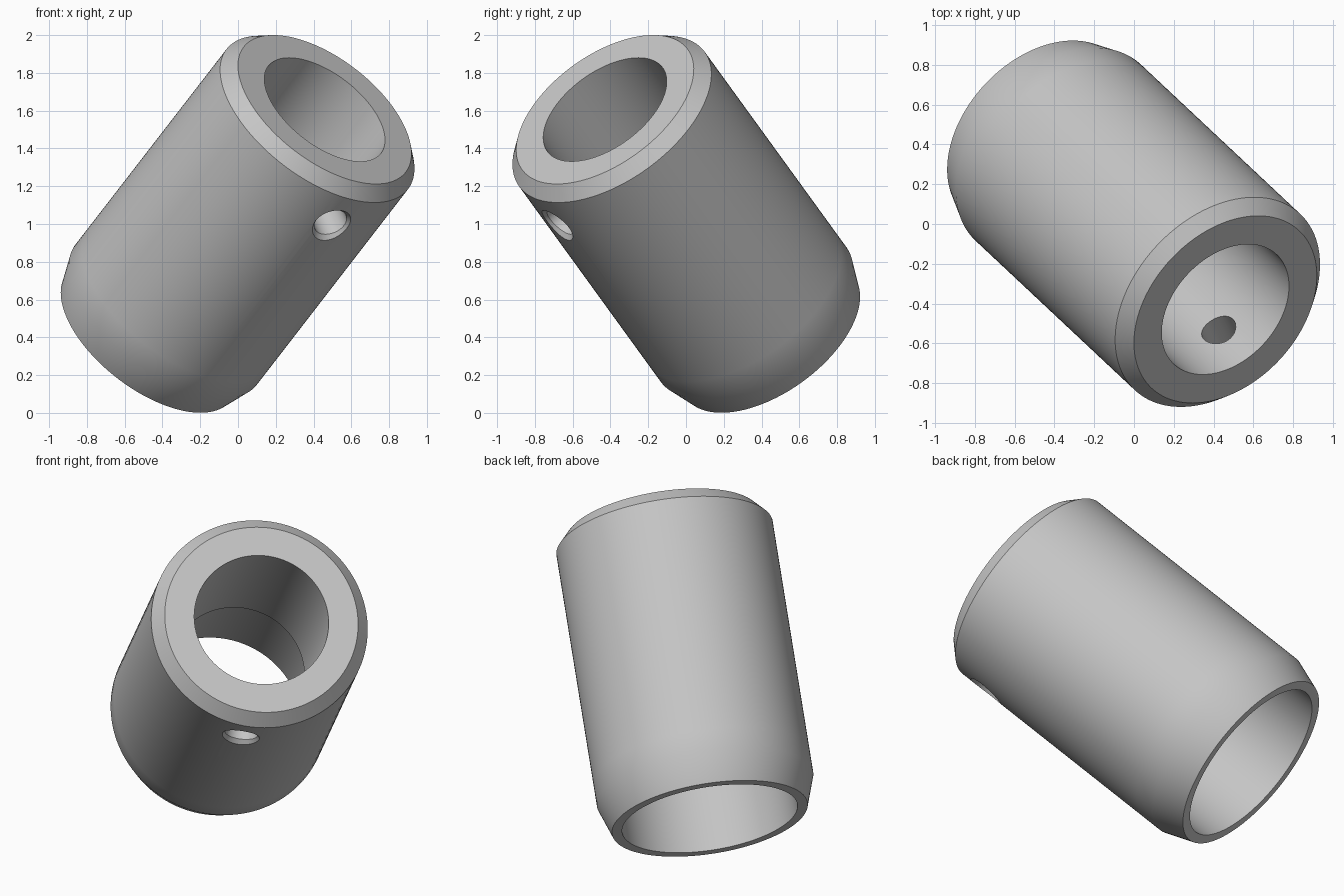
import bpy, bmesh, math
from mathutils import Vector, Matrix

cube = bpy.data.objects.get("Cube")
if cube:
    bpy.data.objects.remove(cube, do_unlink=True)

AXIS = Vector((0.5305, -0.4976, 0.6863)).normalized()
TOP = Vector((0.459, -0.429, 1.606))
LENGTH = 1.757
OUTER, BORE, SOCKET = 0.607, 0.377, 0.492

steel = bpy.data.materials.new("light grey")
steel.use_nodes = True
grey = (0.56, 0.56, 0.56, 1)
steel.diffuse_color = grey
steel.node_tree.nodes["Principled BSDF"].inputs["Base Color"].default_value = grey


def revolve(name, profile, segments, origin, direction):
    """Spin a closed (radius, height) profile about a line in space."""
    bm = bmesh.new()
    rings = []
    for r, z in profile:
        if r == 0:
            rings.append([bm.verts.new((0, 0, z))] * segments)
        else:
            rings.append([bm.verts.new((r * math.cos(2 * math.pi * i / segments),
                                        r * math.sin(2 * math.pi * i / segments), z))
                          for i in range(segments)])
    for a, b in zip(rings, rings[1:] + rings[:1]):
        for i in range(segments):
            j = (i + 1) % segments
            corners = list(dict.fromkeys((a[i], a[j], b[j], b[i])))
            if len(corners) > 2:
                bm.faces.new(corners)
    bmesh.ops.recalc_face_normals(bm, faces=bm.faces)
    bm.transform(Matrix.Translation(origin) @ direction.to_track_quat('Z', 'Y').to_matrix().to_4x4())
    mesh = bpy.data.meshes.new(name)
    bm.to_mesh(mesh)
    bm.free()
    mesh.materials.append(steel)
    obj = bpy.data.objects.new(name, mesh)
    bpy.context.collection.objects.link(obj)
    return obj


# Hollow sleeve: tapered lower end, chamfered upper end, stepped bore
sleeve = revolve("sleeve", [
    (SOCKET, 0), (0.549, 0), (OUTER, 0.175), (OUTER, 0.3),
    (OUTER, LENGTH - 0.074), (0.542, LENGTH),
    (BORE, LENGTH), (BORE, LENGTH - 0.9), (SOCKET, LENGTH - 0.9),
], 128, TOP - LENGTH * AXIS, AXIS)

# Radial set-screw hole with a small countersink
side = Vector((0.302, -0.645, -0.703))
side = (side - side.dot(AXIS) * AXIS).normalized()
cutter = revolve("screw_hole_cutter", [
    (0, 0.25), (0.09, 0.25), (0.09, OUTER - 0.025), (0.125, OUTER + 0.015),
    (0.125, OUTER + 0.1), (0, OUTER + 0.1),
], 48, TOP - 0.274 * AXIS, side)

cut = sleeve.modifiers.new("screw_hole", 'BOOLEAN')
cut.operation = 'DIFFERENCE'
cut.solver = 'EXACT'
cut.object = cutter
bpy.ops.object.select_all(action='DESELECT')
sleeve.select_set(True)
bpy.context.view_layer.objects.active = sleeve
bpy.ops.object.modifier_apply(modifier=cut.name)
bpy.data.objects.remove(cutter, do_unlink=True)
bpy.ops.object.shade_smooth_by_angle(angle=math.radians(30))
